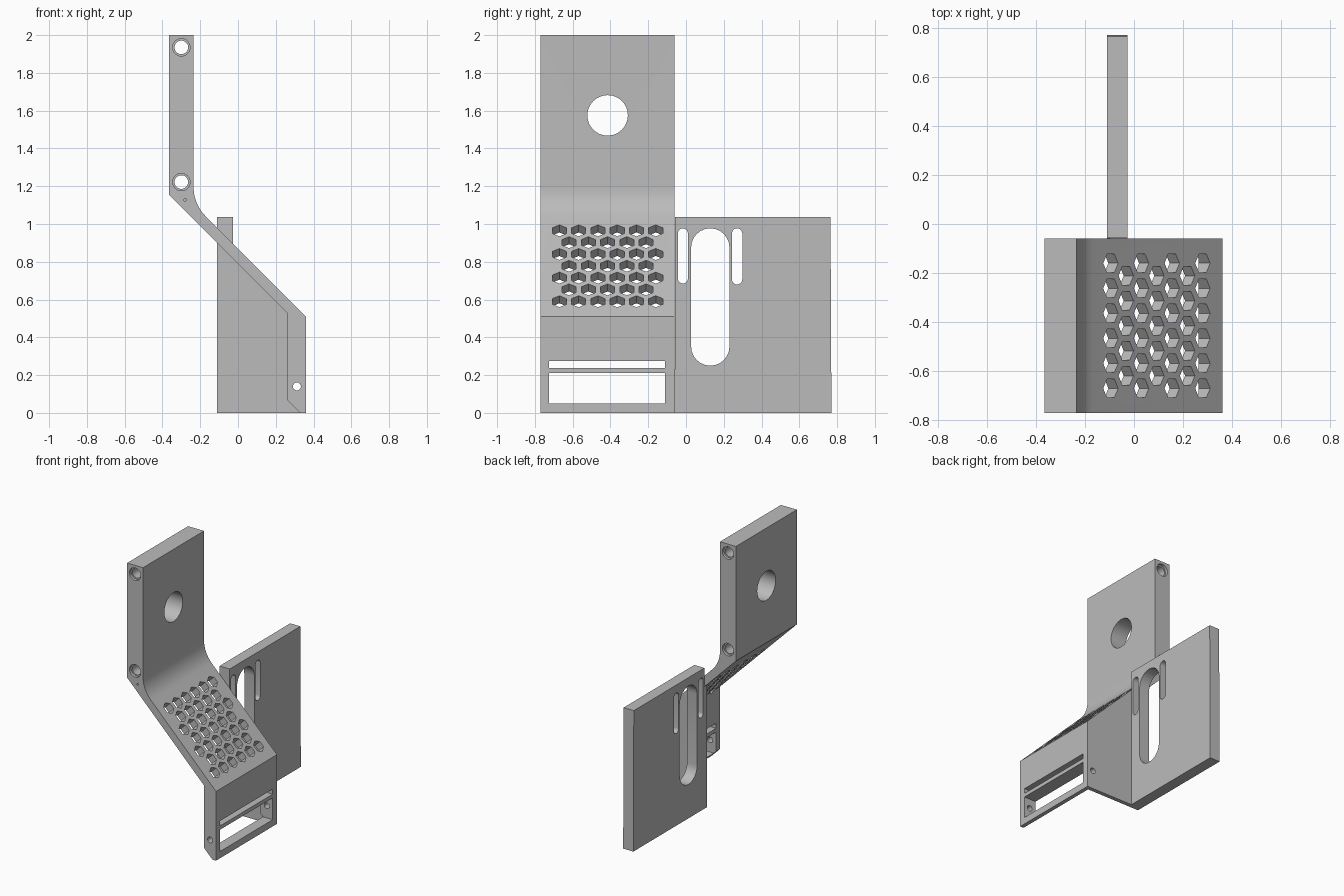
import bpy, bmesh, math
from mathutils import Vector

if "Cube" in bpy.data.objects:
    bpy.data.objects.remove(bpy.data.objects["Cube"])

grey = bpy.data.materials.new("plain_grey")
grey.diffuse_color = (0.5, 0.5, 0.5, 1)
grey.use_nodes = True
grey.node_tree.nodes["Principled BSDF"].inputs["Base Color"].default_value = grey.diffuse_color


def add_prism(bm, base, shift):
    """Closed prism: polygon of 3D points swept along a vector."""
    shift = Vector(shift)
    a = [bm.verts.new(p) for p in base]
    b = [bm.verts.new(Vector(p) + shift) for p in base]
    n = len(a)
    bm.faces.new(a)
    bm.faces.new(b[::-1])
    for i in range(n):
        bm.faces.new((a[i], b[i], b[(i + 1) % n], a[(i + 1) % n]))


def make(name, prisms):
    bm = bmesh.new()
    for base, shift in prisms:
        add_prism(bm, base, shift)
    bmesh.ops.recalc_face_normals(bm, faces=bm.faces[:])
    me = bpy.data.meshes.new(name)
    bm.to_mesh(me)
    bm.free()
    me.materials.append(grey)
    ob = bpy.data.objects.new(name, me)
    bpy.context.collection.objects.link(ob)
    return ob


def combine(target, other, operation='DIFFERENCE'):
    bpy.context.view_layer.objects.active = target
    m = target.modifiers.new("bool", 'BOOLEAN')
    m.operation, m.solver, m.object = operation, 'EXACT', other
    bpy.ops.object.modifier_apply(modifier=m.name)
    bpy.data.objects.remove(other)


def smooth(ob):
    bpy.ops.object.select_all(action='DESELECT')
    ob.select_set(True)
    bpy.context.view_layer.objects.active = ob
    bpy.ops.object.shade_smooth_by_angle(angle=math.radians(30))


def xz(points, y):
    return [(x, y, z) for x, z in points]


def yz(points, x):
    return [(x, y, z) for y, z in points]


def circle(cx, cy, r, n=32):
    return [(cx + r * math.cos(2 * math.pi * i / n), cy + r * math.sin(2 * math.pi * i / n))
            for i in range(n)]


def stadium(y0, y1, z0, z1, n=12):
    r, c = (y1 - y0) / 2, (y0 + y1) / 2
    arc = [math.pi * i / n for i in range(n + 1)]
    return ([(c + r * math.cos(a), z1 - r + r * math.sin(a)) for a in arc] +
            [(c - r * math.cos(a), z0 + r - r * math.sin(a)) for a in arc])


def rect(y0, y1, z0, z1):
    return [(y0, z0), (y1, z0), (y1, z1), (y0, z1)]


Y0, Y1 = -0.77, -0.06

# bracket: upright panel, filleted bend, sloped panel and leg
t, ang = 0.09, math.radians(45)
R = t / math.tan(ang / 2)
cx, cz = -0.235 + R, 1.105 + t
fillet = [(cx + R * math.cos(math.pi + ang * i / 10), cz + R * math.sin(math.pi + ang * i / 10))
          for i in range(11)]
profile = [(-0.365, 2), (-0.235, 2)] + fillet + [
    (0.36, 0.51), (0.36, 0), (0.33, 0), (0.262, 0.068), (0.262, 0.528), (-0.365, 1.155)]
bracket = make("bracket", [(xz(profile, Y0), (0, Y1 - Y0, 0))])

# side web joining the bracket to the plate
web = make("side_web", [(xz([(-0.11, 0), (0.345, 0), (0.345, 0.485), (-0.11, 0.94)], Y1 - 0.03),
                         (0, 0.03, 0))])
combine(bracket, web, 'UNION')

# hexagonal vents through the sloped panel
n, s, r = Vector((1, 0, 1)).normalized(), Vector((1, 0, -1)).normalized(), 0.043
vents = []
for row in range(7):
    z = 0.965 - row * 0.0625
    cols = 6 if row % 2 == 0 else 5
    for c in range(cols):
        ctr = Vector((0.87 - z, -0.415 + (c - (cols - 1) / 2) * 0.102, z)) + n * 0.03
        hexa = [ctr + s * r * math.cos(k * math.pi / 3) + Vector((0, 1, 0)) * r * math.sin(k * math.pi / 3)
                for k in range(6)]
        vents.append((hexa, n * -0.11))
combine(bracket, make("vent_cutter", vents))

# round window and leg slots, cut front to back along x
combine(bracket, make("window_cutter", [(yz(circle(-0.415, 1.575, 0.107, 48), -0.5), (0.5, 0, 0))]))
combine(bracket, make("slot_cutter", [(yz(rect(-0.725, -0.11, a, b), 0.2), (0.3, 0, 0))
                                      for a, b in ((0.05, 0.21), (0.238, 0.275))]))

# long bolt holes with wider mouths at both ends, and the leg pin hole
for z in (1.935, 1.222):
    combine(bracket, make("bolt_cutter", [(xz(circle(-0.3, z, 0.036), -0.9), (0, 1, 0))]))
    combine(bracket, make("mouth_cutter", [(xz(circle(-0.3, z, 0.046), y), (0, 0.04, 0))
                                           for y in (Y0 - 0.02, Y1 - 0.02)]))
combine(bracket, make("pin_cutter", [(xz(circle(0.312, 0.14, 0.021, 24), -0.9), (0, 1, 0))]))
combine(bracket, make("pinhole_cutter", [(xz(circle(-0.28, 1.128, 0.007, 12), -0.8), (0, 0.1, 0))]))
smooth(bracket)

# rear mounting plate with three rounded slots
plate = make("mounting_plate", [(yz([(-0.06, 0), (0.77, 0), (0.765, 1.037), (-0.058, 1.037)], -0.11),
                                 (0.083, 0, 0))])
slots = [(0.027, 0.23, 0.25, 0.977), (-0.043, 0.01, 0.685, 0.977), (0.243, 0.298, 0.68, 0.977)]
combine(plate, make("plate_cutter", [(yz(stadium(*q), -0.3), (0.5, 0, 0)) for q in slots]))
smooth(plate)
